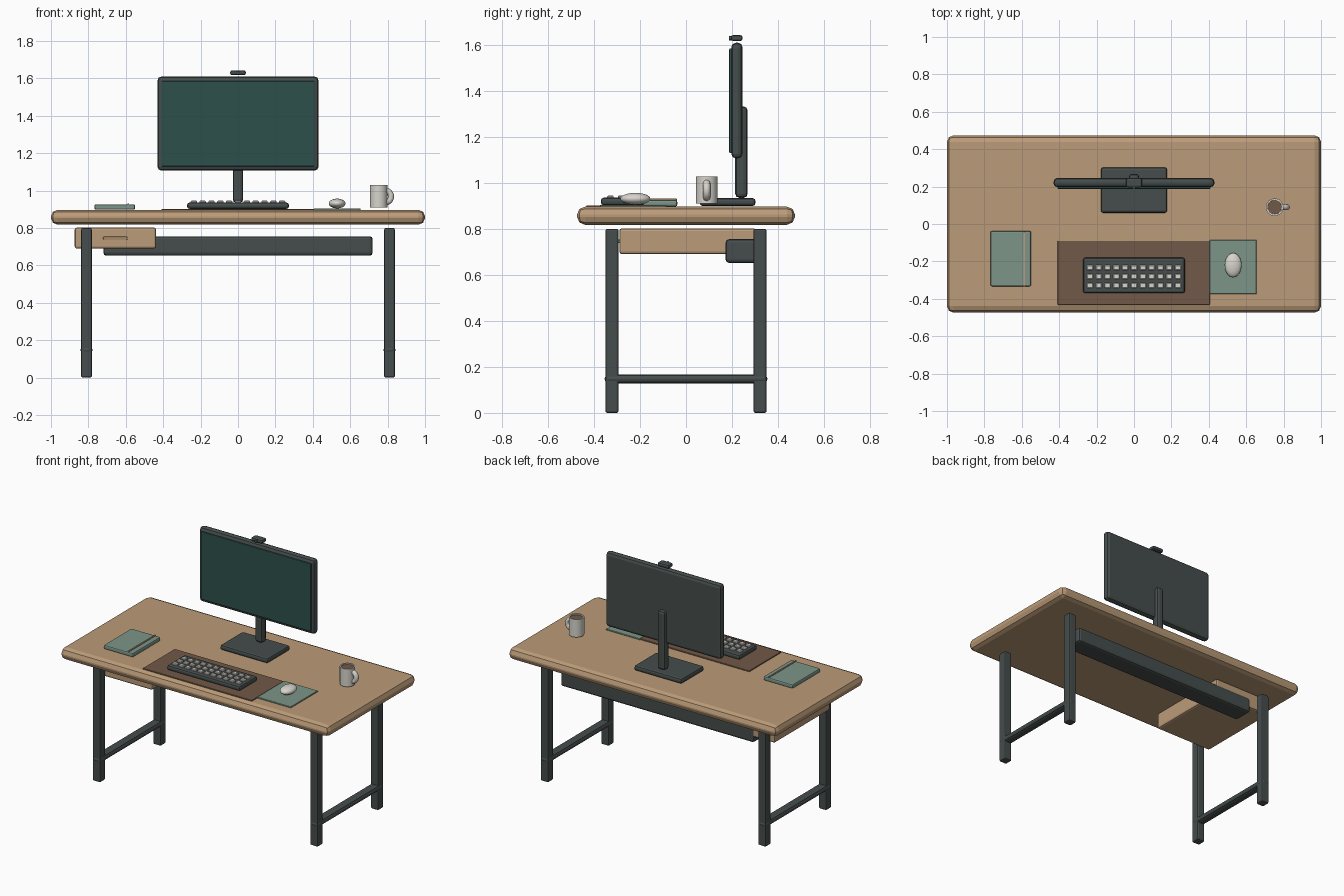
import bpy, bmesh, math

if "Cube" in bpy.data.objects:
    bpy.data.objects.remove(bpy.data.objects["Cube"])


def material(name, r, g, b):
    m = bpy.data.materials.new(name)
    m.diffuse_color = (r, g, b, 1)
    m.use_nodes = True
    m.node_tree.nodes["Principled BSDF"].inputs["Base Color"].default_value = m.diffuse_color
    return m


WOOD = material("wood", 0.50, 0.33, 0.19)
DARK = material("dark_metal", 0.06, 0.075, 0.072)
SCREEN = material("screen", 0.026, 0.08, 0.072)
MAT = material("brown_mat", 0.17, 0.10, 0.065)
GREEN = material("sage", 0.20, 0.30, 0.25)
PALE = material("pale", 0.68, 0.66, 0.60)


def finish(name, bm, mat, smooth=False):
    bmesh.ops.recalc_face_normals(bm, faces=bm.faces[:])
    me = bpy.data.meshes.new(name)
    bm.to_mesh(me)
    bm.free()
    me.materials.append(mat)
    me.polygons.foreach_set("use_smooth", [smooth] * len(me.polygons))
    ob = bpy.data.objects.new(name, me)
    bpy.context.collection.objects.link(ob)
    return ob


def box(name, x, y, z, mat, bevel=0.0, segments=2):
    """Box from (min, max) ranges with rounded edges."""
    bm = bmesh.new()
    bmesh.ops.create_cube(bm, size=1)
    for v in bm.verts:
        v.co = [(lo + hi) / 2 + c * (hi - lo) for c, (lo, hi) in zip(v.co, (x, y, z))]
    ob = finish(name, bm, mat)
    if bevel:
        mod = ob.modifiers.new("bevel", "BEVEL")
        mod.width = bevel
        mod.segments = segments
        mod.limit_method = "NONE"
    return ob


def lathe(name, profile, centre, mat, steps=32):
    """Revolve (radius, z) points around the vertical axis."""
    bm = bmesh.new()
    verts = [bm.verts.new((r, 0, z)) for r, z in profile]
    edges = [bm.edges.new(p) for p in zip(verts, verts[1:])]
    bmesh.ops.spin(bm, geom=verts + edges, cent=(0, 0, 0), axis=(0, 0, 1),
                   angle=math.tau, steps=steps, use_merge=False)
    bmesh.ops.remove_doubles(bm, verts=bm.verts[:], dist=1e-5)
    ob = finish(name, bm, mat, True)
    ob.location = centre
    bpy.context.view_layer.objects.active = ob
    ob.select_set(True)
    bpy.ops.object.shade_smooth_by_angle(angle=math.radians(35))
    ob.select_set(False)
    return ob


# Table top and frame
box("table_top", (-1, 1), (-0.474, 0.474), (0.818, 0.897), WOOD, 0.035)
for side, sx in (("left", -1), ("right", 1)):
    cx = sx * 0.81
    for end, cy in (("front", -0.322), ("back", 0.322)):
        box(f"{side}_{end}_leg", (cx - 0.029, cx + 0.029), (cy - 0.029, cy + 0.029),
            (0, 0.80), DARK, 0.009)
    box(f"{side}_stretcher", (cx - 0.032, cx + 0.032), (-0.354, 0.354),
        (0.128, 0.168), DARK, 0.018)

# Drawer and cable tray under the top
box("drawer", (-0.873, -0.438), (-0.29, 0.305), (0.69, 0.803), WOOD, 0.012)
box("drawer_handle", (-0.722, -0.59), (-0.298, -0.28), (0.738, 0.754), WOOD, 0.006)
box("cable_tray", (-0.72, 0.72), (0.172, 0.31), (0.652, 0.756), DARK, 0.016)

# Monitor
box("monitor_base", (-0.177, 0.177), (0.06, 0.302), (0.90, 0.934), DARK, 0.012)
box("monitor_neck", (-0.028, 0.028), (0.214, 0.268), (0.935, 1.333), DARK, 0.018)
box("monitor_body", (-0.43, 0.43), (0.197, 0.246), (1.107, 1.61), DARK, 0.02)
box("monitor_screen", (-0.41, 0.41), (0.188, 0.2), (1.13, 1.585), SCREEN, 0.004)
box("webcam", (-0.042, 0.042), (0.195, 0.246), (1.617, 1.643), DARK, 0.01)
lens = lathe("webcam_lens", [(0, 0), (0.01, 0), (0.01, 0.014), (0, 0.014)],
             (0, 0.202, 1.63), DARK, 20)
lens.rotation_euler = (math.pi / 2, 0, 0)

# Mats
box("desk_mat", (-0.408, 0.405), (-0.432, -0.09), (0.894, 0.903), MAT, 0.002, 1)
box("mouse_pad", (0.405, 0.655), (-0.374, -0.085), (0.894, 0.904), GREEN, 0.002, 1)

# Keyboard with three rows of keys
box("keyboard", (-0.272, 0.272), (-0.37, -0.18), (0.903, 0.936), DARK, 0.012)
for row in range(3):
    for col in range(11):
        x, y = (col - 5) * 0.0472, -0.281 + (row - 1) * 0.0475
        box(f"key_{row}_{col}", (x - 0.017, x + 0.017), (y - 0.014, y + 0.014),
            (0.93, 0.946), PALE, 0.004, 1)

# Mouse
bm = bmesh.new()
bmesh.ops.create_uvsphere(bm, u_segments=32, v_segments=16, radius=1)
bmesh.ops.scale(bm, vec=(0.045, 0.065, 0.026), verts=bm.verts)
finish("mouse", bm, PALE, True).location = (0.53, -0.22, 0.931)

# Mug with coffee and handle
MUG = (0.752, 0.09, 0)
lathe("mug", [(0, 0.91), (0.047, 0.91), (0.047, 1.029), (0.038, 1.029),
              (0.038, 1.01), (0, 1.01)], MUG, PALE)
lathe("coffee", [(0, 1.01), (0.0375, 1.01), (0.0375, 1.022), (0, 1.022)], MUG, MAT)
bm = bmesh.new()
ring = bmesh.ops.create_circle(bm, segments=12, radius=0.016)["verts"]
bmesh.ops.translate(bm, vec=(0.032, 0, 0), verts=ring)
# circle lies in xy, so sweeping about y needs it turned into the xy plane of the sweep
bmesh.ops.spin(bm, geom=bm.verts[:] + bm.edges[:], cent=(0, 0, 0), axis=(0, 1, 0),
               angle=math.tau, steps=28)
bmesh.ops.remove_doubles(bm, verts=bm.verts[:], dist=1e-5)
finish("mug_handle", bm, PALE, True).location = (0.786, 0.09, 0.968)

# Notebook with elastic band
box("notebook", (-0.768, -0.55), (-0.333, -0.038), (0.898, 0.926), GREEN, 0.008)
box("notebook_band", (-0.592, -0.582), (-0.333, -0.04), (0.922, 0.932), WOOD, 0.002, 1)
